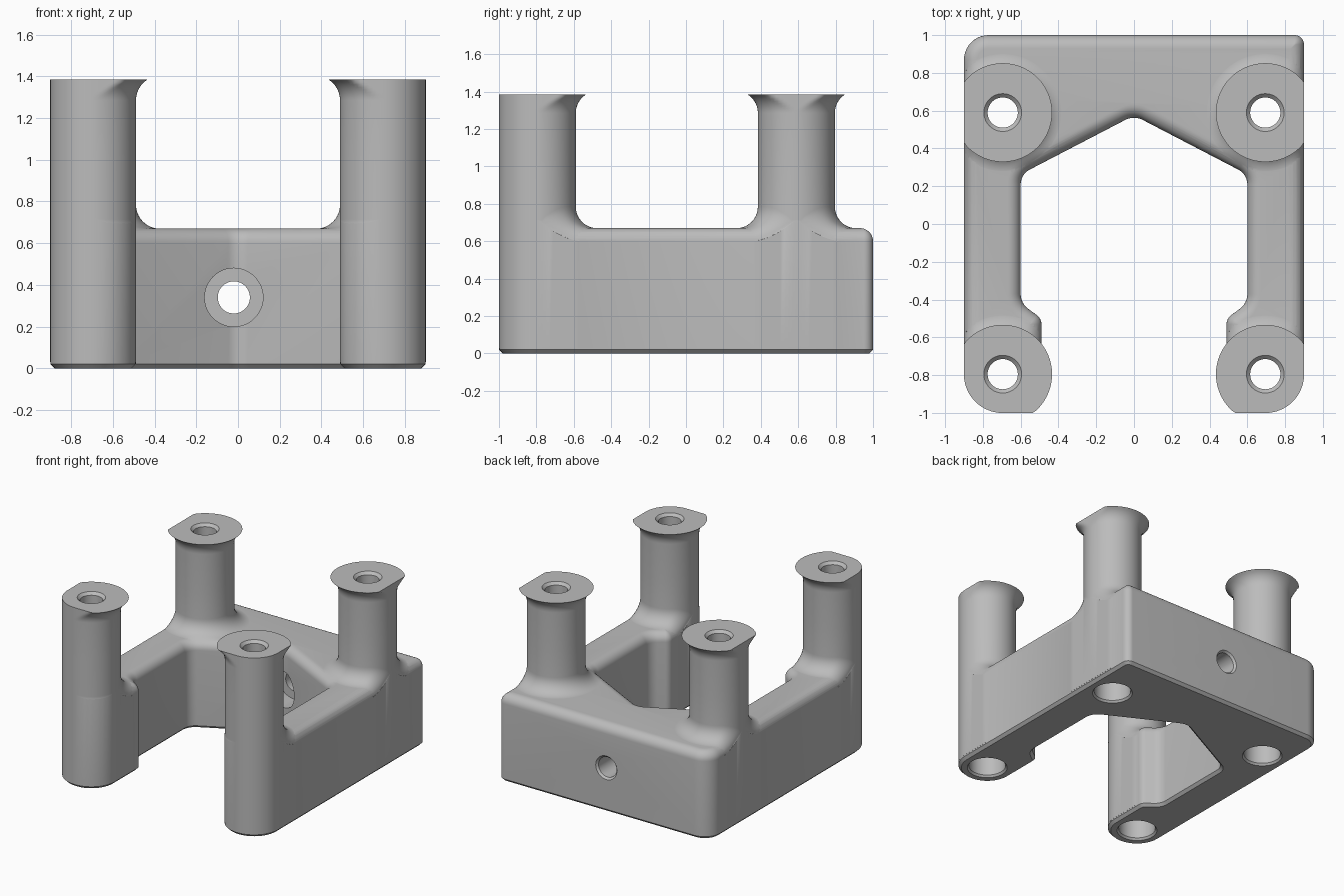
import bpy, bmesh, math
from mathutils import Vector, Matrix

cube = bpy.data.objects.get("Cube")
if cube:
    bpy.data.objects.remove(cube, do_unlink=True)

EDGE, TOP, HEIGHT = 0.07, 0.67, 1.385      # edge rounding, base top, post top
POST, FILLET, SKIN = 0.206, 0.115, 0.001   # post radius, foot fillet, overlap
FLARE = 0.118
CENTRES = [(s * 0.695, y) for s in (-1, 1) for y in (-0.795, 0.59)]

grey = bpy.data.materials.new("plain_grey")
grey.use_nodes = True
grey.diffuse_color = (0.5, 0.5, 0.5, 1)
for node in grey.node_tree.nodes:
    if node.type == 'BSDF_PRINCIPLED':
        node.inputs["Base Color"].default_value = (0.5, 0.5, 0.5, 1)


def rounded(corners, d=0.0, steps=10):
    """Counter-clockwise polygon moved inwards by d, with rounded corners."""
    pts = [Vector(c[:2]) for c in corners]
    n = len(pts)
    dirs = [(pts[(i + 1) % n] - pts[i]).normalized() for i in range(n)]
    sharp, radii = [], []
    for i in range(n):
        d1, d2 = dirs[i - 1], dirs[i]
        n1, n2 = Vector((-d1.y, d1.x)), Vector((-d2.y, d2.x))
        sharp.append(pts[i] + (n1 + n2) * d / (1 + n1.dot(n2)))
        convex = d1.x * d2.y - d1.y * d2.x > 0
        radii.append(max(corners[i][2] + (-d if convex else d), 0.003))
    out = []
    for i in range(n):
        a, b, p, r = -dirs[i - 1], dirs[i], sharp[i], radii[i]
        half = math.acos(max(-1, min(1, a.dot(b)))) / 2
        t = r / math.tan(half)
        c = p + (a + b).normalized() * r / math.sin(half)
        v0, v1 = p + a * t - c, p + b * t - c
        sweep = math.atan2(v0.x * v1.y - v0.y * v1.x, v0.dot(v1))
        for k in range(steps + 1):
            out.append(c + Matrix.Rotation(sweep * k / steps, 2) @ v0)
    return out


def ray_length(c, u, poly):
    """Distance from c along u to the first edge of poly."""
    best = 9.0
    for i, p in enumerate(poly):
        e, w = p - poly[i - 1], poly[i - 1] - c
        den = u.x * e.y - u.y * e.x
        if abs(den) < 1e-9:
            continue
        t = (w.x * e.y - w.y * e.x) / den
        s = (w.x * u.y - w.y * u.x) / den
        if t > 0 and -1e-5 <= s <= 1.00001:
            best = min(best, t)
    return best


def edge_distance(q, poly):
    best = 9.0
    for i, p in enumerate(poly):
        a = poly[i - 1]
        e = p - a
        s = max(0, min(1, (q - a).dot(e) / max(e.length_squared, 1e-12)))
        best = min(best, (q - a - e * s).length_squared)
    return math.sqrt(best)


def loft(name, rings, matrix=None):
    """Closed solid through rings of equal length."""
    bm = bmesh.new()
    loops = [[bm.verts.new(p) for p in ring] for ring in rings]
    for lo, hi in zip(loops, loops[1:]):
        for i in range(len(lo)):
            bm.faces.new((lo[i - 1], lo[i], hi[i], hi[i - 1]))
    bm.faces.new(loops[0][::-1])
    bm.faces.new(loops[-1])
    bmesh.ops.remove_doubles(bm, verts=bm.verts[:], dist=1e-5)
    bmesh.ops.recalc_face_normals(bm, faces=bm.faces[:])
    if matrix:
        bm.transform(matrix)
    mesh = bpy.data.meshes.new(name)
    bm.to_mesh(mesh)
    bm.free()
    mesh.materials.append(grey)
    ob = bpy.data.objects.new(name, mesh)
    bpy.context.scene.collection.objects.link(ob)
    return ob


def lathe(name, profile, matrix, sides=48):
    turn = [math.tau * i / sides for i in range(sides)]
    return loft(name, [[(r * math.cos(a), r * math.sin(a), z) for a in turn]
                       for r, z in profile], matrix)


# Base: a fork-shaped outline with rounded top edge and chamfered foot
inner = [(-0.49, -1, 0.2), (-0.49, -0.5, 0.06), (-0.6, -0.42, 0.1), (-0.6, 0.263, 0.09)]
outer = [(0.9, -1, 0.205), (0.9, 1, 0.05), (-0.9, 1, 0.13), (-0.9, -1, 0.205)]
fork = outer + inner + [(0, 0.575, 0.1)] + [(-x, y, r) for x, y, r in inner[::-1]]
layers = [(0.02, 0), (0, 0.02)]
for k in range(9):
    a = math.pi / 2 * k / 8
    layers.append((EDGE * (1 - math.cos(a)), TOP - EDGE + EDGE * math.sin(a)))
base = loft("mounting_bracket", [[(p.x, p.y, z) for p in rounded(fork, d)] for d, z in layers])

fork_line, clip_line = rounded(fork), rounded(outer)


def post(name, centre, sides=72, steps=14):
    """Post with a blended foot and flared head, trimmed flush with the base."""
    c = Vector(centre)
    rings = [[] for _ in range(steps + 12)]
    for i in range(sides):
        a = math.tau * (i + 0.5) / sides
        u = Vector((math.cos(a), math.sin(a)))
        clip = ray_length(c, u, clip_line) + SKIN
        shaft = min(POST, clip)
        rim = max(shaft, min(POST + FILLET, ray_length(c, u, fork_line) + SKIN))
        column = [(rim, 0.03)]
        # foot fillet, lowered near the base edge to follow its rounding
        for k in range(steps + 1):
            r = shaft + (rim - shaft) * (1 + math.cos(math.pi * k / steps)) / 2
            g = min(FILLET, max(0, POST + FILLET - r))
            lift = FILLET - math.sqrt(max(0, FILLET ** 2 - g * g))
            near = max(0, EDGE - max(0, edge_distance(c + u * r, fork_line) - SKIN))
            drop = EDGE - math.sqrt(max(0, EDGE ** 2 - near ** 2))
            column.append((r, TOP + lift - drop - 0.0005))
        # flared head
        column.append((shaft, 1.0))
        for k in range(9):
            h = 0.1 * k / 8
            r = POST + FLARE - math.sqrt(FLARE ** 2 - h * h)
            column.append((min(r, clip), HEIGHT - 0.1 + h))
        for ring, (r, z) in zip(rings, column):
            ring.append((c.x + u.x * r, c.y + u.y * r, z))
    return loft(name, rings)


tools = [(post("post", c), 'UNION') for c in CENTRES]

# Stepped screw holes up through the posts, chamfered at both ends
for x, y in CENTRES:
    hole = [(0.15, -0.01), (0.13, 0.015), (0.13, 1.1), (0.08, 1.1),
            (0.08, HEIGHT - 0.02), (0.11, HEIGHT + 0.01)]
    tools.append((lathe("screw_hole", hole, Matrix.Translation((x, y, 0))), 'DIFFERENCE'))

# Stepped hole through the back wall
along_y = Matrix.Translation((-0.02, 0, 0.34)) @ Matrix.Rotation(-math.pi / 2, 4, 'X')
cross = [(0.14, 0.2), (0.14, 0.72), (0.077, 0.72), (0.077, 0.985), (0.1, 1.01)]
tools.append((lathe("cross_hole", cross, along_y), 'DIFFERENCE'))

for tool, operation in tools:
    tool.hide_render = True
    mod = base.modifiers.new(tool.name, 'BOOLEAN')
    mod.object, mod.operation, mod.solver = tool, operation, 'EXACT'

# Bake the joined solid and drop the helpers
bpy.context.view_layer.update()
solid = bpy.data.meshes.new_from_object(base.evaluated_get(bpy.context.evaluated_depsgraph_get()))
base.modifiers.clear()
base.data = solid
for tool, _ in tools:
    bpy.data.objects.remove(tool, do_unlink=True)
solid.materials.clear()
solid.materials.append(grey)
solid.polygons.foreach_set("material_index", [0] * len(solid.polygons))

bpy.ops.object.select_all(action='DESELECT')
base.select_set(True)
bpy.context.view_layer.objects.active = base
bpy.ops.object.shade_smooth_by_angle(angle=math.radians(32))
